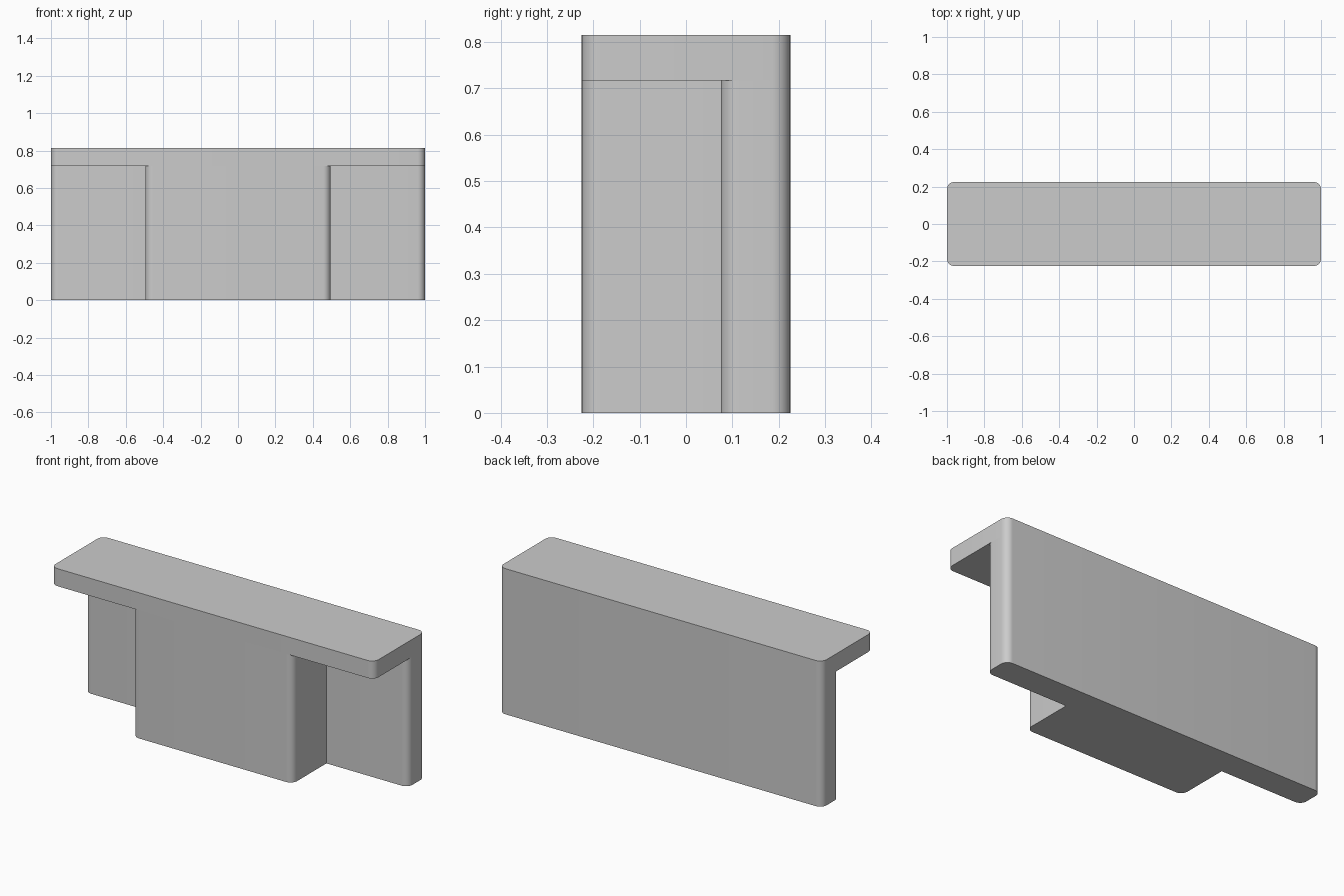
import bpy
import bmesh
from math import cos, sin, pi, radians
from mathutils import Vector

cube = bpy.data.objects.get("Cube")
if cube:
    bpy.data.objects.remove(cube, do_unlink=True)

HALF_X, HALF_Y = 1.0, 0.225
STEP_X, PANEL_Y = 0.495, 0.075
SLAB_Z, TOP_Z = 0.717, 0.815
RADIUS, STEPS = 0.04, 10

grey = bpy.data.materials.new("plain grey")
grey.use_nodes = True
colour = (0.6, 0.6, 0.6, 1)
grey.diffuse_color = colour
grey.node_tree.nodes["Principled BSDF"].inputs["Base Color"].default_value = colour


def rounded_outline(corners):
    """Round the convex corners of a counter-clockwise right-angled outline."""
    points = []
    for i, corner in enumerate(corners):
        here = Vector(corner)
        back = (Vector(corners[i - 1]) - here).normalized()
        ahead = (Vector(corners[(i + 1) % len(corners)]) - here).normalized()
        if back.cross(ahead) > 0:      # inner corner stays sharp
            points.append(here)
            continue
        centre = here + (back + ahead) * RADIUS
        for k in range(STEPS + 1):
            a = k / STEPS * pi / 2
            points.append(centre - (ahead * cos(a) + back * sin(a)) * RADIUS)
    return points


def prism(name, corners, bottom, top):
    bm = bmesh.new()
    verts = [bm.verts.new((p.x, p.y, bottom)) for p in rounded_outline(corners)]
    base = bm.faces.new(verts)
    raised = bmesh.ops.extrude_face_region(bm, geom=[base], use_keep_orig=True)
    for item in raised["geom"]:
        if isinstance(item, bmesh.types.BMVert):
            item.co.z = top
    bmesh.ops.recalc_face_normals(bm, faces=bm.faces)
    mesh = bpy.data.meshes.new(name)
    bm.to_mesh(mesh)
    bm.free()
    mesh.materials.append(grey)
    obj = bpy.data.objects.new(name, mesh)
    bpy.context.collection.objects.link(obj)
    bpy.ops.object.select_all(action="DESELECT")
    obj.select_set(True)
    bpy.context.view_layer.objects.active = obj
    bpy.ops.object.shade_smooth_by_angle(angle=radians(30))
    return obj


# Counter top: rounded slab over the full footprint
prism("counter_top", [(-HALF_X, -HALF_Y), (HALF_X, -HALF_Y),
                      (HALF_X, HALF_Y), (-HALF_X, HALF_Y)], SLAB_Z, TOP_Z)

# Body: back panel with a central block reaching forward
right_half = [(STEP_X, -HALF_Y), (STEP_X, PANEL_Y), (HALF_X, PANEL_Y), (HALF_X, HALF_Y)]
left_half = [(-x, y) for x, y in reversed(right_half)]
prism("counter_body", right_half + left_half, 0, SLAB_Z)
